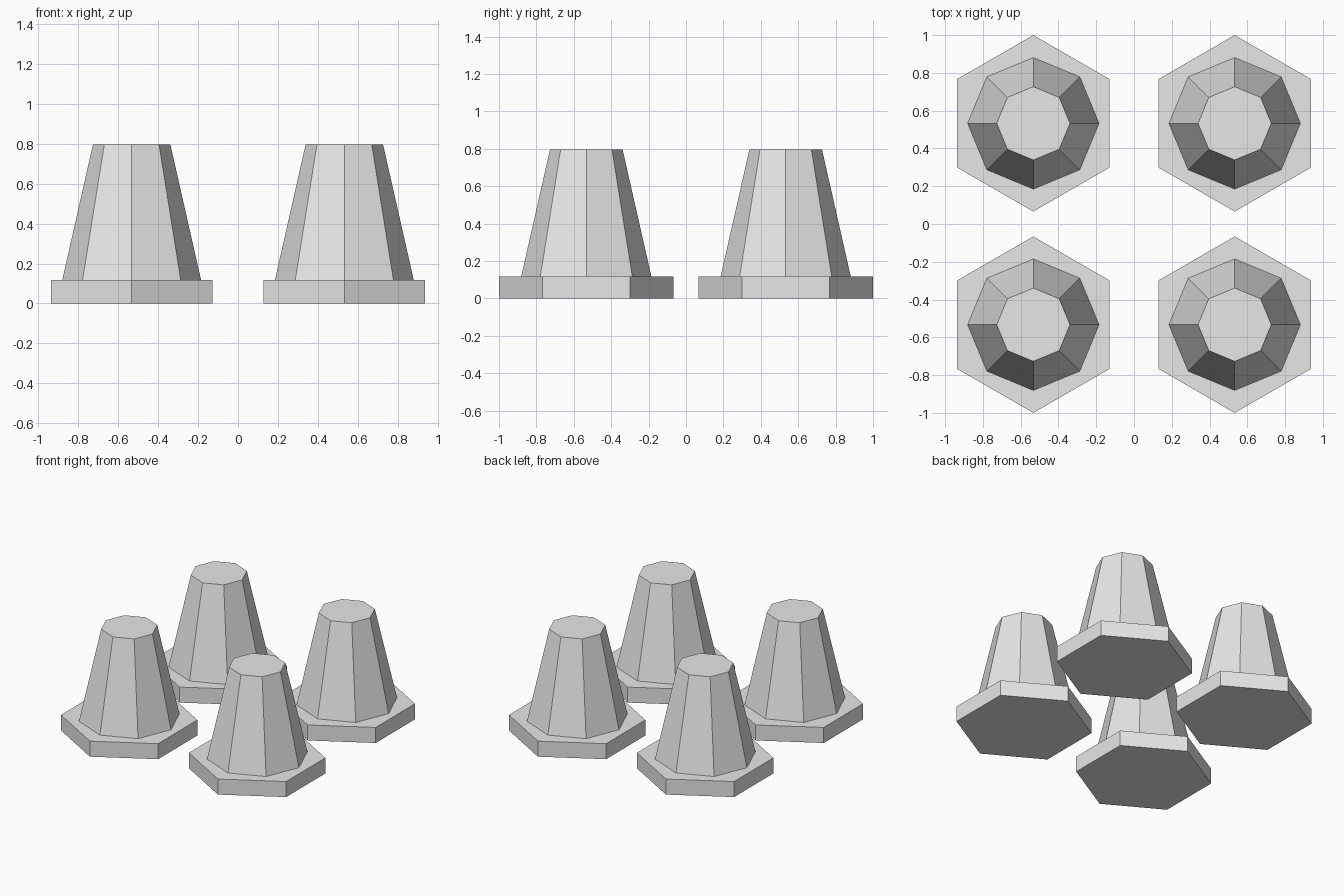
import bpy
import bmesh
from math import cos, sin, pi

cube = bpy.data.objects.get("Cube")
if cube:
    bpy.data.objects.remove(cube, do_unlink=True)

# Single light grey material
grey = bpy.data.materials.new("light_grey")
grey.use_nodes = True
colour = (0.8, 0.8, 0.8, 1)
grey.diffuse_color = colour
grey.node_tree.nodes["Principled BSDF"].inputs["Base Color"].default_value = colour


def frustum(name, sides, x, y, bottom, top):
    """Capped flat-sided prism between two (radius, height) rings, one corner facing +y."""
    bm = bmesh.new()
    rings = []
    for radius, z in (bottom, top):
        angles = [pi / 2 + 2 * pi * i / sides for i in range(sides)]
        rings.append([bm.verts.new((radius * cos(a), radius * sin(a), z)) for a in angles])
    low, high = rings
    bm.faces.new(low[::-1])
    bm.faces.new(high)
    for i in range(sides):
        j = (i + 1) % sides
        bm.faces.new((low[i], low[j], high[j], high[i]))
    mesh = bpy.data.meshes.new(name)
    bm.to_mesh(mesh)
    bm.free()
    mesh.materials.append(grey)
    obj = bpy.data.objects.new(name, mesh)
    obj.location = (x, y, 0)
    bpy.context.collection.objects.link(obj)


# Four cones: hexagonal base with an eight-sided tapered body
SPACING = 0.533
BASE_TOP = 0.117
for y_name, y in (("front", -SPACING), ("back", SPACING)):
    for x_name, x in (("right", -SPACING), ("left", SPACING)):
        place = f"{y_name}_{x_name}"
        frustum(f"{place}_base", 6, x, y, (0.467, 0), (0.467, BASE_TOP))
        frustum(f"{place}_cone", 8, x, y, (0.348, BASE_TOP), (0.194, 0.797))
